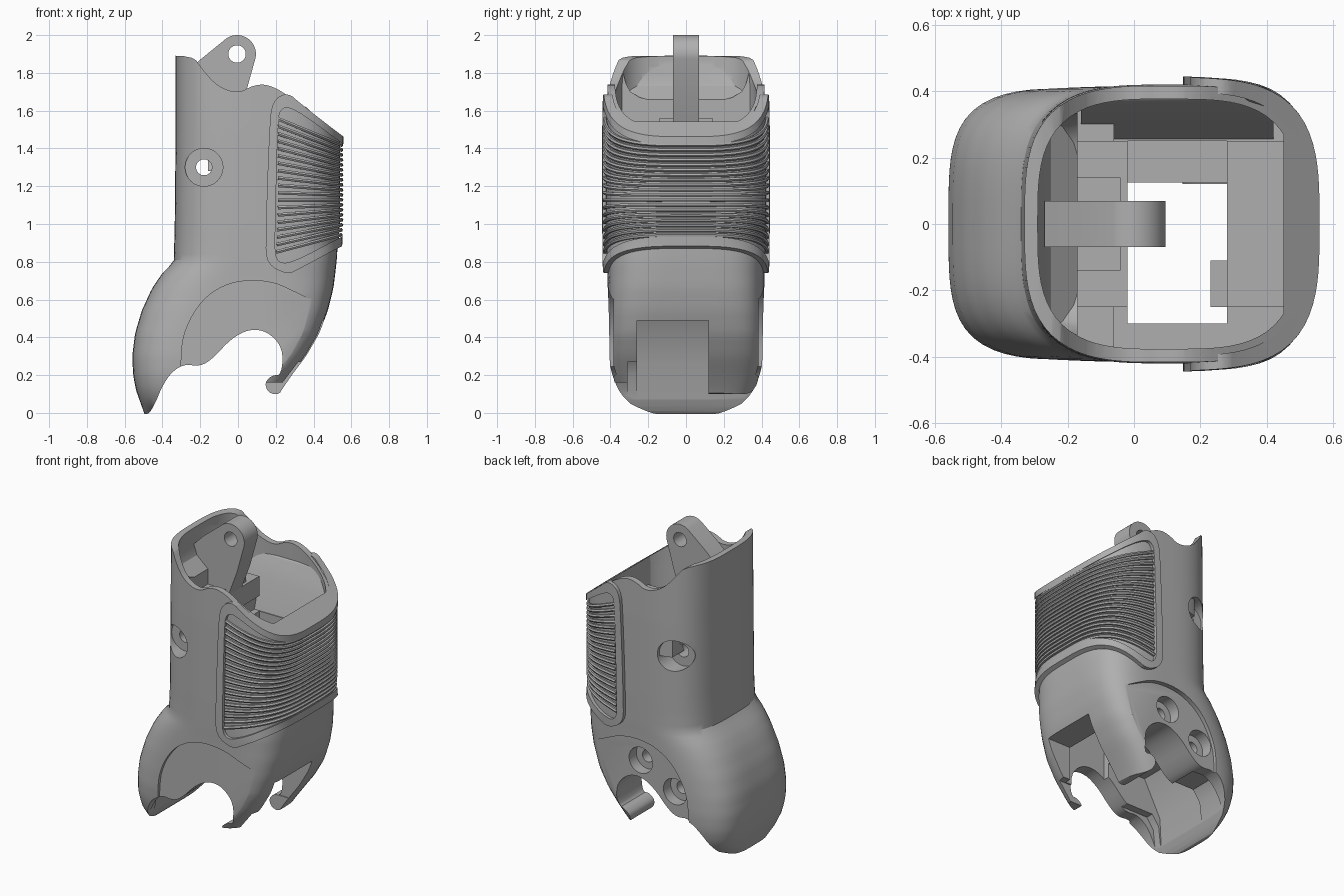
import bpy, bmesh, math
from mathutils import Vector, Matrix

if "Cube" in bpy.data.objects:
    bpy.data.objects.remove(bpy.data.objects["Cube"])

grey = bpy.data.materials.new("plain grey")
grey.use_nodes = True
grey.diffuse_color = (0.43, 0.43, 0.43, 1)
grey.node_tree.nodes["Principled BSDF"].inputs["Base Color"].default_value = grey.diffuse_color

# Shell outline by height: z, x min, x max, half depth
ROWS = [(-.02, -.49, .16, .22), (.05, -.515, .19, .34), (.12, -.54, .23, .378),
        (.2, -.555, .285, .4), (.3, -.56, .36, .41), (.42, -.545, .43, .412),
        (.54, -.51, .475, .414), (.66, -.455, .505, .415), (.74, -.4, .515, .416),
        (.8, -.34, .522, .418), (1, -.335, .535, .42), (1.5, -.33, .535, .42),
        (2.1, -.33, .53, .41)]

def outline(z):
    for a, b in zip(ROWS, ROWS[1:]):
        if z <= b[0]:
            t = (z - a[0]) / (b[0] - a[0])
            return [p + (q - p) * t for p, q in zip(a[1:], b[1:])]
    return ROWS[-1][1:]

def surface_point(angle, z, grow=0):
    lo, hi, depth = outline(z)
    mid, half = (lo + hi) / 2, (hi - lo) / 2
    c, s = math.cos(angle), math.sin(angle)
    # Lower sections are boxier, most of all toward +x
    power = 3.3 + (2.5 if c > 0 else .6) * min(1, max(0, (.9 - z) / .5))
    r = (abs(c) ** power + abs(s) ** power) ** (-1 / power)
    return Vector((mid + (half + grow) * r * c, (depth + grow) * r * s, z))

def make(name, bm):
    bmesh.ops.recalc_face_normals(bm, faces=bm.faces)
    mesh = bpy.data.meshes.new(name)
    bm.to_mesh(mesh)
    bm.free()
    mesh.materials.append(grey)
    obj = bpy.data.objects.new(name, mesh)
    bpy.context.collection.objects.link(obj)
    return obj

def loft(name, grow=0, sides=96, levels=64):
    bm = bmesh.new()
    rings = []
    for i in range(levels + 1):
        z = ROWS[0][0] + (ROWS[-1][0] - ROWS[0][0]) * i / levels
        rings.append([bm.verts.new(surface_point(math.tau * k / sides, z, grow)) for k in range(sides)])
    for a, b in zip(rings, rings[1:]):
        for k in range(sides):
            n = (k + 1) % sides
            bm.faces.new((a[k], a[n], b[n], b[k]))
    bm.faces.new(rings[0])
    bm.faces.new(rings[-1])
    return make(name, bm)

def rounded(points, passes=2):
    # Corner cutting turns a coarse outline into a soft one
    for _ in range(passes):
        result = []
        for i, p in enumerate(points):
            a, b = Vector(p), Vector(points[(i + 1) % len(points)])
            result += [a.lerp(b, .25), a.lerp(b, .75)]
        points = result
    return points

def prism(name, points, y0=-1, y1=1):
    bm = bmesh.new()
    face = bm.faces.new([bm.verts.new((p[0], y0, p[1])) for p in points])
    extra = bmesh.ops.extrude_face_region(bm, geom=[face])["geom"]
    bmesh.ops.translate(bm, vec=(0, y1 - y0, 0), verts=[v for v in extra if isinstance(v, bmesh.types.BMVert)])
    return make(name, bm)

def cross_prism(name, points, x0, x1):
    # Same, with the outline in y and z and the length along x
    obj = prism(name, points, -x1, -x0)
    obj.data.transform(Matrix.Rotation(math.pi / 2, 4, "Z"))
    return obj

def box(name, x0, x1, y0, y1, z0, z1):
    return prism(name, [(x0, z0), (x1, z0), (x1, z1), (x0, z1)], y0, y1)

def pin(x, z, radius, y0, y1):
    ring = [(x + radius * math.cos(math.tau * i / 40), z + radius * math.sin(math.tau * i / 40)) for i in range(40)]
    return prism("pin_cutter", ring, y0, y1)

def combine(target, tool, operation="DIFFERENCE"):
    mod = target.modifiers.new("cut", "BOOLEAN")
    mod.object, mod.operation, mod.solver = tool, operation, "EXACT"
    bpy.context.view_layer.objects.active = target
    bpy.ops.object.modifier_apply(modifier=mod.name)
    bpy.data.objects.remove(tool)

# Main shell, trimmed to its wavy top and hooked lower edge
shell = loft("shell")
trim = [(-.8, 1.885), (-.5, 1.885), (-.24, 1.895), (-.19, 1.82), (-.11, 1.73), (0, 1.69), (.08, 1.735),
        (.16, 1.74), (.27, 1.68), (.9, 1.2), (.9, .5), (.27, .16), (.22, .095), (.16, .105), (.14, .16),
        (.18, .2), (.23, .2), (.24, .34), (.16, .43), (.06, .445), (-.04, .39), (-.13, .29), (-.2, .245),
        (-.29, .26), (-.38, .19), (-.46, 0), (-.5, -.01), (-.8, -.01)]
combine(shell, prism("trim", rounded(trim)), "INTERSECT")

# Upper hollow, sloped scoop and the slot running down through the core
hollow = loft("hollow", -.04)
room = [(-.06, 1.3), (.45, 1.3), (.45, 2.05), (-.17, 2.05), (-.17, 1.45), (-.06, 1.45)]
combine(hollow, prism("hollow_limit", room), "INTERSECT")
combine(shell, hollow)
scoop = loft("scoop", -.04)
slope = [(-.4, 2.05), (-.29, 1.85), (-.25, 1.73), (-.17, 1.66), (-.1, 1.64), (-.1, 2.05)]
combine(scoop, prism("scoop_limit", slope), "INTERSECT")
dish = [(-.37, 2.3), (-.35, 1.8), (-.26, 1.64), (.26, 1.64), (.35, 1.8), (.37, 2.3)]
combine(scoop, cross_prism("scoop_sides", rounded(dish), -.6, .3), "INTERSECT")
combine(shell, scoop)
combine(shell, box("upper_slot", -.02, .28, -.3, .25, .6, 1.4))
combine(shell, box("lower_slot", -.02, .28, -.3, .125, .2, .7))

# Lower pocket open toward the underside and the +x wall
pocket = [(-.43, .07), (-.42, .26), (-.3, .49), (.8, .49), (.8, .07)]
combine(shell, prism("pocket", pocket, -.26, .12))
low = [(-.425, .07), (-.41, .2), (-.36, .27), (.8, .27), (.8, .07)]
combine(shell, prism("low_pocket", low, -.31, .11))
combine(shell, prism("low_pocket_back", [(min(x, -.2), z) for x, z in low], -.3, .31))
combine(shell, box("short_hook_trim", .08, .6, -.6, -.2, -.1, .16))

# Flat recessed cheeks on both sides, and the pivot counterbores
cheek = [(-.31, -.5), (-.305, .3), (-.28, .45), (-.19, .6), (-.07, .68), (.06, .705),
         (.2, .69), (.33, .625), (.8, .4), (.8, -.5)]
for side in (-1, 1):
    y0, y1 = sorted((side * .385, side * .7))
    combine(shell, prism("cheek", rounded(cheek), y0, y1))
    y0, y1 = sorted((side * .29, side * .7))
    combine(shell, pin(-.18, 1.3, .1, y0, y1))

# Pivot bore and the two screw holes of the back cheek
combine(shell, pin(-.18, 1.3, .042, -.7, .7))
for x, z in ((.06, .55), (-.19, .41)):
    combine(shell, pin(x, z, .085, .31, .7))
    combine(shell, pin(x, z, .04, .05, .7))

# Sloped side wall inside the hollow
bank = cross_prism("side_bank", [(.25, 1.28), (.41, 1.28), (.41, 1.66), (.37, 1.62), (.31, 1.48)], -.16, .42)
combine(bank, loft("bank_limit", -.02), "INTERSECT")

# Inner ledges
parts = [shell, bank,
         box("front_ledge", -.18, -.02, -.25, .25, 1.4, 1.53),
         box("ledge_step", -.18, -.04, -.14, .14, 1.5, 1.56),
         box("rear_ledge", .28, .46, -.25, .25, 1.28, 1.36),
         box("rear_ledge_step", .23, .4, -.25, -.11, 1.2, 1.32)]

# Hinge lug with its eye
arc = [math.radians(-15 + 140 * i / 20) for i in range(21)]
lug_shape = [(.1 * math.cos(a) - .005, 1.9 + .1 * math.sin(a)) for a in arc]
lug_shape += [(-.2, 1.87), (-.27, 1.8), (-.27, 1.53), (-.02, 1.53), (.04, 1.69)]
lug = prism("hinge_lug", lug_shape, -.07, .07)
combine(lug, pin(-.005, 1.9, .046, -.5, .5))
parts.append(lug)

# Wrap-around grip: thin base plus raised rim
outer = [(.145, .92), (.15, .79), (.26, .73), (.34, .77), (.56, .89), (.9, 1.05),
         (.9, 1.21), (.56, 1.46), (.34, 1.63), (.26, 1.7), (.18, 1.65), (.165, 1.5)]
inner = [(.195, .92), (.2, .8), (.28, .79), (.56, .94), (.9, 1.1), (.9, 1.17),
         (.56, 1.42), (.29, 1.62), (.22, 1.61), (.21, 1.5)]
for name, grow in (("grip_base", .004), ("grip_rim", .024)):
    grip = loft(name, grow)
    combine(grip, prism("grip_limit", rounded(outer)), "INTERSECT")
    if name == "grip_rim":
        combine(grip, prism("grip_window", rounded(inner)))
    combine(grip, loft("grip_hole", -.02))
    parts.append(grip)

# Fanned ribs swept around the grip
curve = bpy.data.curves.new("grip_ribs", "CURVE")
curve.dimensions = "3D"
curve.bevel_depth, curve.bevel_resolution = .011, 1
curve.use_fill_caps = True
curve.materials.append(grey)
count = 19
for i in range(count):
    t = (i + .5) / count
    path = []
    for k in range(-60, 61):
        angle = k / 60 * 1.35
        f = (surface_point(angle, 1.2).x - .2) / .34
        if f >= 0:
            z = (.83 + .75 * t) * (1 - f) + (.93 + .5 * t) * f
            path.append(surface_point(angle, z, .012))
    spline = curve.splines.new("POLY")
    spline.points.add(len(path) - 1)
    for point, co in zip(spline.points, path):
        point.co = (*co, 1)
ribs = bpy.data.objects.new("grip_ribs", curve)
bpy.context.collection.objects.link(ribs)
bpy.ops.object.select_all(action="DESELECT")
ribs.select_set(True)
bpy.context.view_layer.objects.active = ribs
bpy.ops.object.convert(target="MESH")
parts.append(bpy.context.view_layer.objects.active)

# Smooth shading with crisp edges
bpy.ops.object.select_all(action="DESELECT")
for part in parts:
    part.select_set(True)
bpy.context.view_layer.objects.active = shell
bpy.ops.object.shade_smooth_by_angle(angle=math.radians(30))
